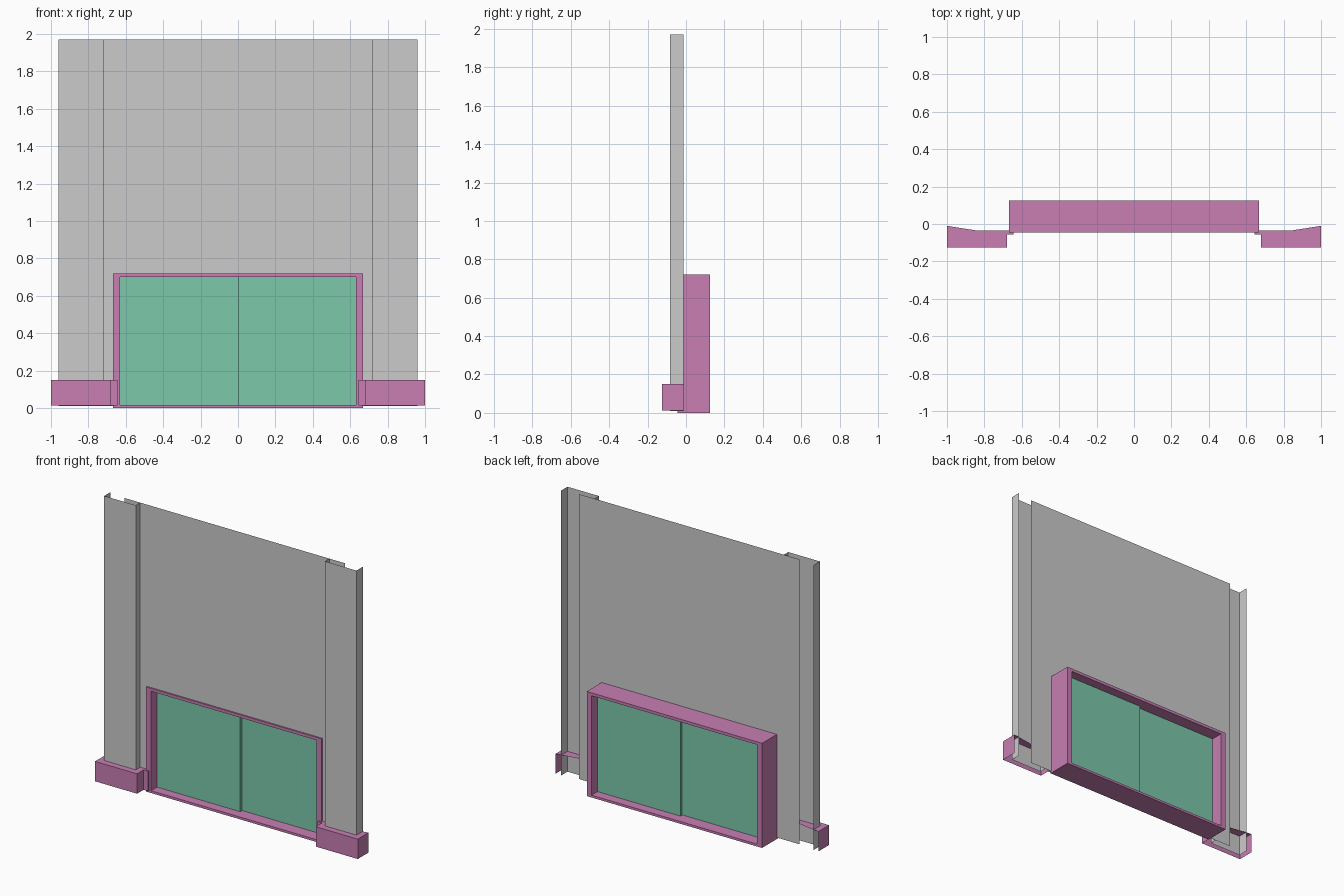
import bpy, bmesh

if "Cube" in bpy.data.objects:
    bpy.data.objects.remove(bpy.data.objects["Cube"])


def material(name, color):
    m = bpy.data.materials.new(name)
    m.diffuse_color = color
    m.use_nodes = True
    m.node_tree.nodes["Principled BSDF"].inputs["Base Color"].default_value = m.diffuse_color
    return m


TRIM = material("trim_pink", (0.58, 0.21, 0.45, 1))
GLASS = material("glass_green", (0.2, 0.58, 0.41, 1))


def finish(name, bm, mat=None):
    mesh = bpy.data.meshes.new(name)
    bm.to_mesh(mesh)
    bm.free()
    obj = bpy.data.objects.new(name, mesh)
    bpy.context.collection.objects.link(obj)
    if mat:
        mesh.materials.append(mat)
    return obj


def mirror_x(obj):
    mod = obj.modifiers.new("mirror", 'MIRROR')
    mod.use_mirror_merge = False


def sheet(bm, path, z0, z1, cap=False):
    """Extrude an open plan path upward, optionally closing its top."""
    low = [bm.verts.new((x, y, z0)) for x, y in path]
    high = [bm.verts.new((x, y, z1)) for x, y in path]
    for i in range(len(path) - 1):
        bm.faces.new((low[i], low[i + 1], high[i + 1], high[i]))
    if cap:
        bm.faces.new(high)


def prism(name, outline, y0, y1, mat):
    """Solid x-z rectangle (x0, x1, z0, z1) spanning y0 to y1."""
    x0, x1, z0, z1 = outline
    bm = bmesh.new()
    bmesh.ops.create_cube(bm, size=1)
    for v in bm.verts:
        v.co.x = x1 if v.co.x > 0 else x0
        v.co.y = y1 if v.co.y > 0 else y0
        v.co.z = z1 if v.co.z > 0 else z0
    return finish(name, bm, mat)


WALL_Y = -0.035

# Wall sheet with a doorway notch
bm = bmesh.new()
right = [(0.66, 0.01), (0.84, 0.01), (0.84, 1.97)]
left = [(-x, z) for x, z in reversed(right)]
notch = [(-0.66, 0.715), (0.66, 0.715)]
bm.faces.new([bm.verts.new((x, WALL_Y, z)) for x, z in right + left + notch])
finish("wall", bm)

# Pilasters, open at the back
bm = bmesh.new()
sheet(bm, [(-0.96, -0.013), (-0.96, -0.083), (-0.72, -0.083), (-0.72, WALL_Y)], 0.01, 1.97)
mirror_x(finish("pilaster", bm))

# Plinths: hollow skirting with a top cap
bm = bmesh.new()
sheet(bm, [(-1, -0.01), (-1, -0.126), (-0.68, -0.126), (-0.68, -0.055),
           (-0.645, -0.055), (-0.645, WALL_Y), (-0.84, WALL_Y)][:6], 0.013, 0.15)
bm.verts.ensure_lookup_table()
top = [v for v in bm.verts if v.co.z > 0.1]
top.append(bm.verts.new((-0.84, WALL_Y, 0.15)))
bm.faces.new(top)
mirror_x(finish("plinth", bm, TRIM))

# Door frame: rectangular ring
bm = bmesh.new()
rings = []
for y in (-0.045, 0.126):
    for x, z0, z1 in ((0.667, 0.0, 0.72), (0.63, 0.016, 0.70)):
        rings.append([bm.verts.new((sx * x, y, z))
                      for sx, z in ((-1, z0), (1, z0), (1, z1), (-1, z1))])
outer_f, inner_f, outer_b, inner_b = rings
for a, b in ((outer_f, inner_f), (inner_f, inner_b), (inner_b, outer_b), (outer_b, outer_f)):
    for i in range(4):
        j = (i + 1) % 4
        bm.faces.new((a[i], a[j], b[j], b[i]))
bmesh.ops.recalc_face_normals(bm, faces=bm.faces)
finish("door_frame", bm, TRIM)

# Sliding door panels, one behind the other
prism("door_panel_left", (-0.63, 0.003, 0.016, 0.70), 0.02, 0.04, GLASS)
prism("door_panel_right", (0.0, 0.63, 0.016, 0.70), 0.041, 0.061, GLASS)
